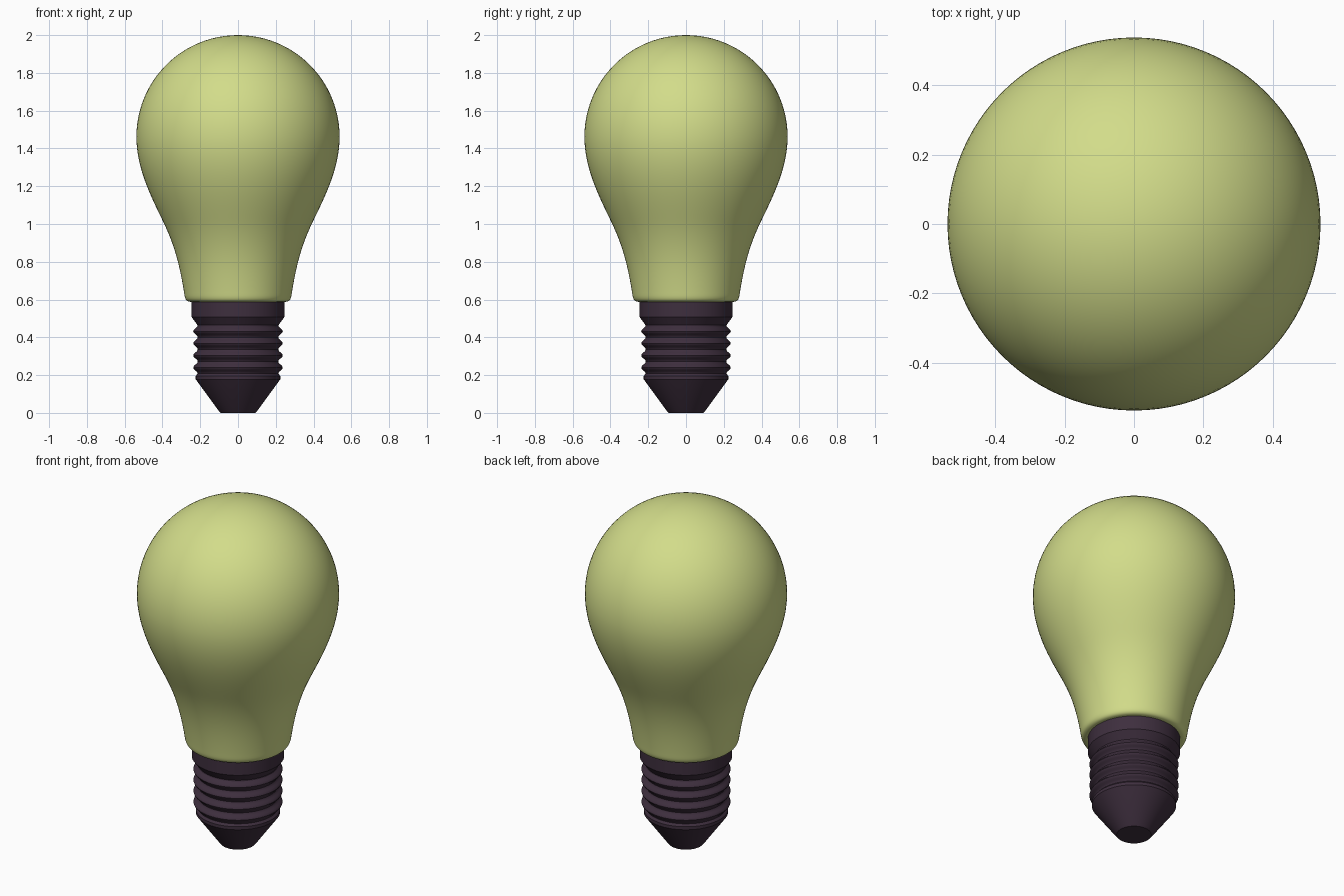
import bpy
import bmesh
from math import sin, cos, pi, radians
from mathutils import Vector
from mathutils.geometry import interpolate_bezier

SIDES = 96

cube = bpy.data.objects.get("Cube")
if cube:
    bpy.data.objects.remove(cube, do_unlink=True)


def make_material(name, rgb):
    mat = bpy.data.materials.new(name)
    mat.use_nodes = True
    mat.diffuse_color = (*rgb, 1)
    mat.node_tree.nodes["Principled BSDF"].inputs["Base Color"].default_value = (*rgb, 1)
    return mat


def lathe(name, profile, mat, sharp_angle):
    """Spin a (radius, height) profile around the z axis."""
    bm = bmesh.new()
    verts = [bm.verts.new((r, 0, z)) for r, z in profile]
    edges = [bm.edges.new(pair) for pair in zip(verts, verts[1:])]
    bmesh.ops.spin(bm, geom=verts + edges, cent=(0, 0, 0), axis=(0, 0, 1),
                   angle=2 * pi, steps=SIDES, use_merge=True)
    bmesh.ops.remove_doubles(bm, verts=bm.verts, dist=1e-5)
    bmesh.ops.recalc_face_normals(bm, faces=bm.faces)
    mesh = bpy.data.meshes.new(name)
    bm.to_mesh(mesh)
    bm.free()
    mesh.materials.append(mat)
    obj = bpy.data.objects.new(name, mesh)
    bpy.context.collection.objects.link(obj)
    bpy.ops.object.select_all(action='DESELECT')
    obj.select_set(True)
    bpy.context.view_layer.objects.active = obj
    bpy.ops.object.shade_smooth_by_angle(angle=radians(sharp_angle))
    return obj


def bezier(a, b, c, d, count):
    points = interpolate_bezier(*(Vector((r, z, 0)) for r, z in (a, b, c, d)), count)
    return [(p.x, p.y) for p in points]


glass_colour = make_material("pale yellow green", (0.645, 0.716, 0.254))
cap_colour = make_material("dark plum", (0.048, 0.028, 0.048))

# Glass: round crown, flowing shoulder and neck, rounded lower lip
R, MID = 0.538, 1.462
crown = [(R * sin(i * pi / 48), MID + R * cos(i * pi / 48)) for i in range(24)]
shoulder = bezier((R, MID), (R, 1.29), (0.455, 1.135), (0.395, 1.01), 20)
neck = bezier((0.395, 1.01), (0.33, 0.875), (0.305, 0.76), (0.285, 0.635), 16)
lip = bezier((0.285, 0.635), (0.281, 0.605), (0.277, 0.588), (0.25, 0.588), 8)
lathe("glass_bulb", crown + shoulder + neck[1:] + lip[1:] + [(0, 0.588)], glass_colour, 60)

# Screw cap: collar, ring threads, then a tapered tip
collar = [(0, 0.592), (0.246, 0.592), (0.246, 0.508), (0.214, 0.464)]
threads = []
TURNS, STEPS, PITCH, TOP = 4, 10, 0.064, 0.464
for i in range(1, TURNS * STEPS + 1):
    wave = (1 - cos(2 * pi * i / STEPS)) / 2
    threads.append((0.213 + 0.024 * wave, TOP - PITCH * i / STEPS))
tip = [(0.224, 0.196), (0.224, 0.178), (0.1, 0.008), (0.092, 0), (0, 0)]
lathe("screw_cap", collar + threads + tip, cap_colour, 30)
